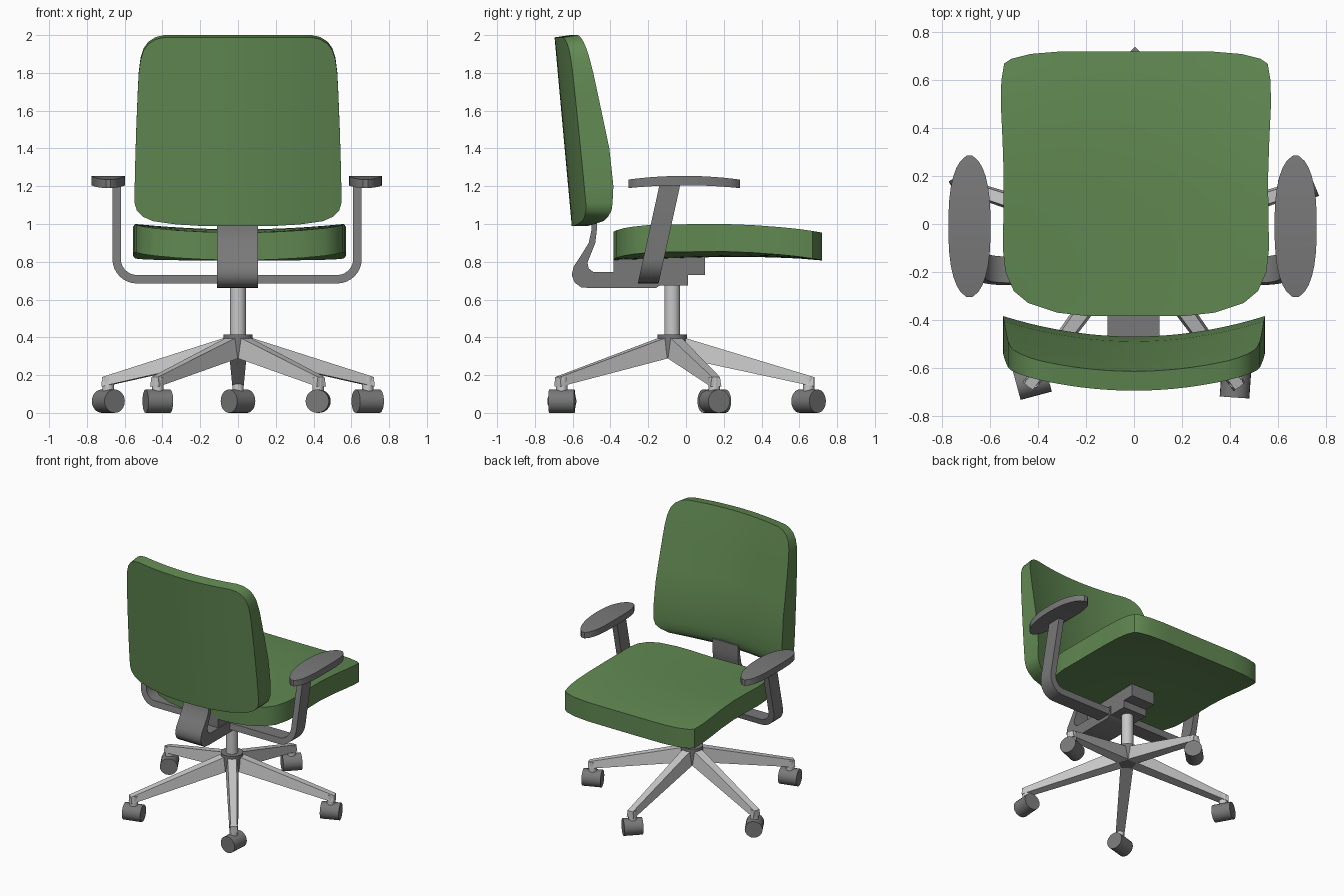
import bpy, bmesh, math
from mathutils import Matrix, Vector

if "Cube" in bpy.data.objects:
    bpy.data.objects.remove(bpy.data.objects["Cube"])


def material(name, r, g, b):
    m = bpy.data.materials.new(name)
    m.use_nodes = True
    m.diffuse_color = (r, g, b, 1)
    m.node_tree.nodes["Principled BSDF"].inputs["Base Color"].default_value = (r, g, b, 1)
    return m


green = material("green fabric", 0.12, 0.25, 0.085)
dark = material("dark grey plastic", 0.19, 0.19, 0.19)
light = material("light grey metal", 0.58, 0.58, 0.58)


def finish(bm, name, mat, angle=35):
    bmesh.ops.recalc_face_normals(bm, faces=bm.faces)
    mesh = bpy.data.meshes.new(name)
    bm.to_mesh(mesh)
    bm.free()
    mesh.materials.append(mat)
    ob = bpy.data.objects.new(name, mesh)
    bpy.context.collection.objects.link(ob)
    bpy.ops.object.select_all(action="DESELECT")
    ob.select_set(True)
    bpy.context.view_layer.objects.active = ob
    bpy.ops.object.shade_smooth_by_angle(angle=math.radians(angle))
    return ob


def curve(points):
    """Piecewise linear function through (input, output) points."""
    def f(t):
        for (a, p), (b, q) in zip(points, points[1:]):
            if t <= b:
                return p + (q - p) * max(0, t - a) / (b - a)
        return points[-1][1]
    return f


def cushion(name, mat, rows, upper, lower, cols=18):
    """Slab with an outline of (position, half width) rows between two surfaces."""
    bm = bmesh.new()
    grids = []
    for surface in (upper, lower):
        grids.append([[bm.verts.new(surface(w * (2 * j / cols - 1), v))
                       for j in range(cols + 1)] for v, w in rows])
    n = len(rows) - 1
    for g in grids:
        for i in range(n):
            for j in range(cols):
                bm.faces.new((g[i][j], g[i][j + 1], g[i + 1][j + 1], g[i + 1][j]))
    rim = [(0, j) for j in range(cols)] + [(i, cols) for i in range(n)]
    rim += [(n, j) for j in range(cols, 0, -1)] + [(i, 0) for i in range(n, 0, -1)]
    a, b = grids
    for (i, j), (k, l) in zip(rim, rim[1:] + rim[:1]):
        bm.faces.new((a[i][j], a[k][l], b[k][l], b[i][j]))
    return finish(bm, name, mat)


def extrude(name, mat, profile, vector, shift, shear=None):
    """Solid made by sweeping a closed profile of 3D points along a vector."""
    bm = bmesh.new()
    face = bm.faces.new([bm.verts.new(Vector(p) + Vector(shift)) for p in profile])
    out = bmesh.ops.extrude_face_region(bm, geom=[face])["geom"]
    bmesh.ops.translate(bm, vec=vector, verts=[v for v in out if isinstance(v, bmesh.types.BMVert)])
    if shear:
        for v in bm.verts:
            v.co.y += shear(v.co.z)
    return finish(bm, name, mat)


def cylinder(name, mat, radius, depth, centre, rotation=Matrix(), sides=32):
    bm = bmesh.new()
    bmesh.ops.create_cone(bm, cap_ends=True, segments=sides, radius1=radius, radius2=radius,
                          depth=depth, matrix=Matrix.Translation(centre) @ rotation)
    return finish(bm, name, mat)


# Seat: dished sideways, falling off at both ends
seat_mid = curve([(-.385, .955), (-.2, .96), (0, .967), (.2, .972), (.4, .972), (.6, .963), (.72, .953)])
seat_rise = curve([(-.385, .03), (-.2, .035), (.2, .028), (.45, .018), (.72, .003)])


def seat_top(x, y):
    return (x + .008, y, seat_mid(y) + seat_rise(y) * (x / .55) ** 2)


def seat_bottom(x, y):
    px, py, z = seat_top(x, y)
    return (px, py, z - .146)


seat_rows = [(-.385, .2), (-.37, .33), (-.33, .45), (-.28, .51), (-.2, .545), (-.1, .556), (.05, .553),
             (.2, .552), (.35, .557), (.5, .564), (.6, .562), (.67, .55), (.69, .52), (.71, .44), (.72, .32)]
cushion("seat", green, seat_rows, seat_top, seat_bottom)

# Backrest: leaning, wrapped forward at the sides, thicker low down
back_front = curve([(.99, -.53), (1.015, -.495), (1.06, -.477), (1.2, -.47), (1.4, -.49),
                    (1.6, -.53), (1.8, -.57), (1.9, -.592), (2, -.615)])


def wrap(x):
    return .085 * (x / .545) ** 2


def backrest_front(x, z):
    return (x, back_front(z) + wrap(x), z)


def backrest_rear(x, z):
    return (x, -.605 - .09 * (z - .99) + wrap(x), z - .012 * (z - 1))


back_rows = [(.99, .2), (.998, .33), (1.015, .45), (1.04, .505), (1.07, .535), (1.11, .547), (1.2, .547),
             (1.3, .545), (1.4, .542), (1.5, .539), (1.6, .535), (1.7, .531), (1.8, .526), (1.88, .516),
             (1.93, .5), (1.965, .475), (1.99, .435), (2, .39)]
cushion("backrest", green, back_rows, backrest_front, backrest_rear)

# Curved back support strap, cut from a side profile
strap = [(-.5, 1.05), (-.5, .97), (-.515, .9), (-.555, .835), (-.595, .775), (-.605, .73), (-.59, .69),
         (-.555, .665), (-.5, .66), (-.16, .66), (-.13, .68), (-.13, .745), (-.49, .745), (-.515, .765),
         (-.522, .795), (-.5, .85), (-.48, .9), (-.472, .97), (-.472, 1.05)]
extrude("back_support", dark, [(0, y, z) for y, z in strap], (.216, 0, 0), (-.11, 0, 0))

# Stepped mechanism under the seat
mechanism = [(-.385, .83), (-.385, .735), (-.16, .735), (-.16, .675), (.01, .675), (.01, .73),
             (.1, .73), (.1, .83)]
extrude("mechanism", dark, [(0, y, z) for y, z in mechanism], (.2, 0, 0), (-.1, 0, 0))


# One bent flat bar carries both armrests
def u_half(inset, radius):
    x, z = .66 - inset, .685 + inset
    pts = [(x, 1.21)]
    for k in range(9):
        a = math.radians(90 * k / 8)
        pts.append((x - radius + radius * math.cos(a), z + radius - radius * math.sin(a)))
    return pts


outer, inner = u_half(0, .13), u_half(.045, .085)
loop = outer + [(-x, z) for x, z in reversed(outer)] + [(-x, z) for x, z in inner] + inner[::-1]
extrude("arm_bar", dark, [(x, 0, z) for x, z in loop], (0, .11, 0), (-.005, -.055, 0),
        lambda z: -.197 + (z - .7) * .22)


# Armrest pads: long ovals, slightly arched
pad_rows = []
for k in range(17):
    t = -math.cos(math.pi * k / 16)
    pad_rows.append((-.01 + .295 * t, max(.012, .088 * (1 - abs(t) ** 2.6) ** .5)))
for side, cx in (("left", .675), ("right", -.687)):
    def pad(height, drop, cx=cx):
        return lambda x, y: (cx + x, y, height - drop * ((y + .01) / .295) ** 2)
    cushion(side + "_arm_pad", dark, pad_rows, pad(1.255, .02), pad(1.205, .015), 4)

# Column and hub
CY = -.073
cylinder("column", light, .042, .36, (0, CY, .5))
cylinder("hub", dark, .078, .125, (0, CY, .3525))


# Five tapered legs with stems and swivelled rollers
def leg(name, angle):
    bm = bmesh.new()
    bmesh.ops.create_cube(bm, size=2)
    for v in bm.verts:
        far, top = v.co.x > 0, v.co.z > 0
        half = (.022 if top else .03) if far else (.032 if top else .045)
        z = (.19 if top else .14) if far else (.408 if top else .295)
        v.co = (.75 if far else .03, half * v.co.y, z)
    bm.transform(Matrix.Translation((0, CY, 0)) @ Matrix.Rotation(angle, 4, "Z"))
    finish(bm, name, light, 20)


for i, swivel in enumerate((22, 45, -60, 15, 86)):
    angle = math.radians(18 + 72 * i)
    x, y = .722 * math.cos(angle), CY + .722 * math.sin(angle)
    leg("leg_%d" % (i + 1), angle)
    cylinder("stem_%d" % (i + 1), light, .03, .1, (x, y, .14), sides=12)
    turn = Matrix.Rotation(math.radians(swivel), 4, "Z") @ Matrix.Rotation(math.pi / 2, 4, "Y")
    cylinder("roller_%d" % (i + 1), dark, .062, .135, (x, y, .062), turn, 24)
